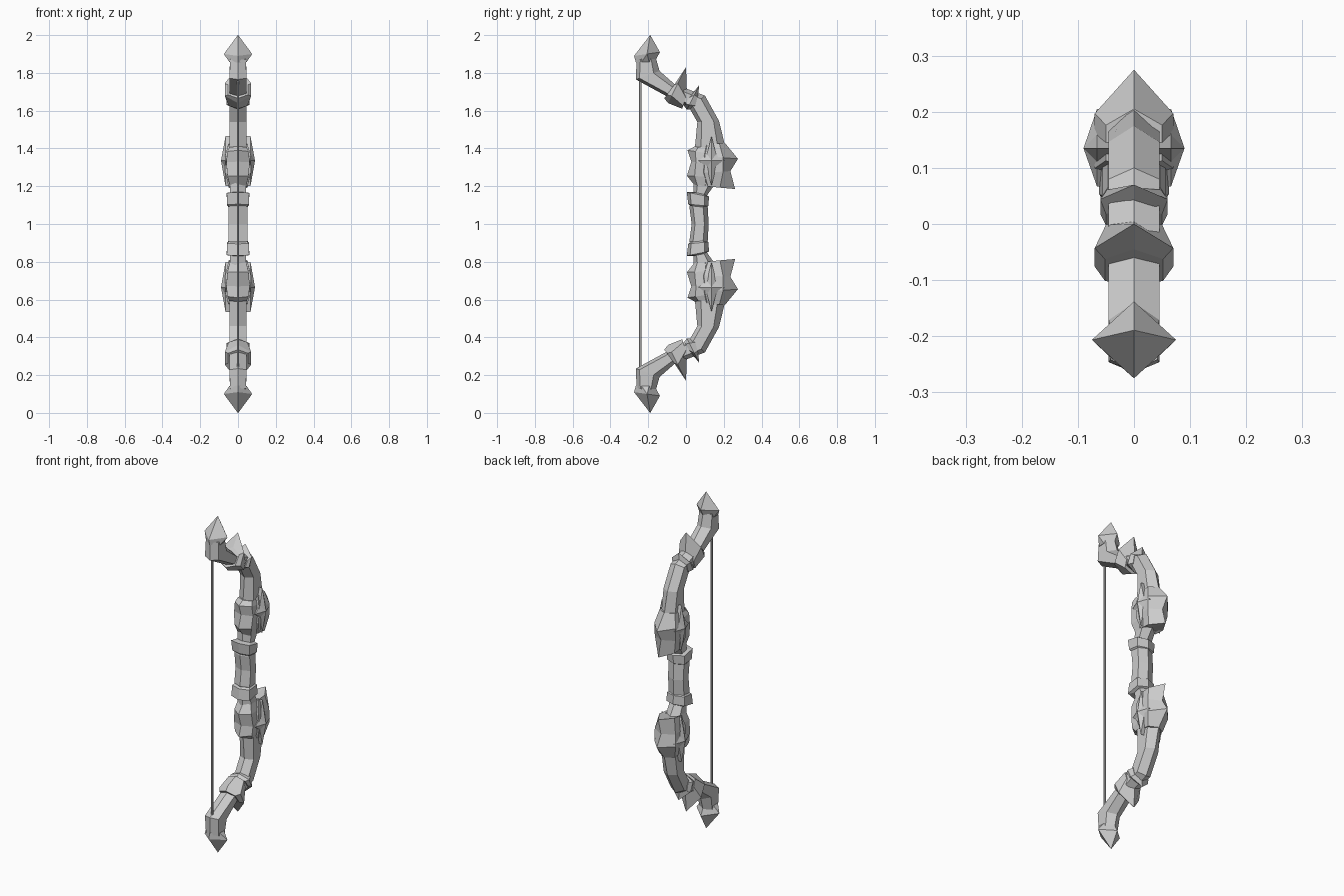
import bpy, bmesh

def finish(name, bm):
    # parts are modelled for the upper half, then mirrored about z = 1
    bmesh.ops.remove_doubles(bm, verts=bm.verts, dist=0.0005)
    bmesh.ops.recalc_face_normals(bm, faces=bm.faces)
    me = bpy.data.meshes.new(name)
    bm.to_mesh(me)
    bm.free()
    ob = bpy.data.objects.new(name, me)
    ob.location.z = 1
    bpy.context.collection.objects.link(ob)
    m = ob.modifiers.new("mirror", 'MIRROR')
    m.use_axis = (False, False, True)
    return ob

def loft(name, stations, start_cap=True):
    """Six-sided sections: inner y,z, outer y,z, half width, side fractions a,b."""
    bm = bmesh.new()
    rings = []
    for iy, iz, oy, oz, w, a, b in stations:
        pt = lambda x, t: bm.verts.new((x, iy + (oy - iy) * t, iz + (oz - iz) * t - 1))
        rings.append([pt(0, 0), pt(w, a), pt(w, b), pt(0, 1), pt(-w, b), pt(-w, a)])
    for r, s in zip(rings, rings[1:]):
        for i in range(6):
            j = (i + 1) % 6
            bm.faces.new((r[i], r[j], s[j], s[i]))
    if start_cap:
        bm.faces.new(rings[0])
    bm.faces.new(rings[-1])
    return finish(name, bm)

# Curved limb with the grip in the middle
loft("limb", [
    (.03, 1.0, .12, 1.0, .05, .2, .75),
    (.018, 1.09, .115, 1.09, .05, .2, .75),
    (.04, 1.15, .11, 1.15, .042, .2, .75),
    (.04, 1.25, .16, 1.22, .045, .2, .75),
    (.045, 1.38, .215, 1.38, .045, .2, .75),
    (.06, 1.54, .175, 1.545, .045, .2, .75),
    (.02, 1.61, .10, 1.68, .045, .2, .75),
    (-.10, 1.675, -.06, 1.74, .045, .2, .75),
    (-.265, 1.765, -.14, 1.81, .045, .15, .75),
    (-.262, 1.87, -.16, 1.88, .042, .2, .75)], start_cap=False)

# Pointed end cap
loft("tip", [
    (-.265, 1.855, -.165, 1.86, .045, .3, .7),
    (-.275, 1.89, -.138, 1.91, .075, .5, .5),
    (-.19, 2.0, -.189, 2.0, .001, .5, .5)])

# Large and small spiked collars
loft("spiked_collar", [
    (-.115, 1.665, -.045, 1.76, .052, .2, .75),
    (-.095, 1.64, 0, 1.83, .07, .2, .55),
    (-.02, 1.61, .005, 1.69, .05, .2, .75)])
loft("small_collar", [
    (-.01, 1.625, .025, 1.68, .05, .2, .8),
    (.005, 1.605, .07, 1.735, .06, .2, .6),
    (.045, 1.61, .065, 1.69, .048, .2, .8)])

# Shoulder guard with two outward spikes
loft("shoulder_guard", [
    (.09, 1.42, .205, 1.43, .05, .2, .75),
    (.08, 1.36, .275, 1.345, .07, .1, .6),
    (.08, 1.27, .235, 1.28, .068, .1, .75),
    (.10, 1.20, .26, 1.185, .05, .1, .5),
    (.09, 1.21, .13, 1.21, .03, .2, .75)])

# Inner knuckle facing the string
loft("inner_knuckle", [
    (.045, 1.41, .15, 1.40, .046, .2, .75),
    (.008, 1.39, .15, 1.37, .056, .3, .75),
    (.028, 1.33, .15, 1.32, .062, .2, .75),
    (.005, 1.255, .14, 1.25, .056, .3, .75),
    (.045, 1.205, .12, 1.2, .044, .2, .75)])

# Band at the end of the grip
loft("grip_band", [
    (.022, 1.095, .105, 1.085, .048, .2, .75),
    (.012, 1.105, .118, 1.095, .057, .15, .8),
    (.004, 1.168, .122, 1.145, .06, .15, .8),
    (.035, 1.17, .105, 1.155, .045, .2, .8)])

# Four-pointed stars on both sides of the shoulder
bm = bmesh.new()
cy, cz = .135, .335
star = [(0, .13), (.024, .035), (.07, 0), (.024, -.035),
        (0, -.135), (-.024, -.035), (-.068, 0), (-.024, .035)]
for s in (1, -1):
    peak = bm.verts.new((s * .09, cy, cz))
    rim = [bm.verts.new((s * .066, cy + y, cz + z)) for y, z in star]
    base = [bm.verts.new((s * .035, cy + y, cz + z)) for y, z in star]
    for i in range(8):
        j = (i + 1) % 8
        bm.faces.new((peak, rim[i], rim[j]))
        bm.faces.new((rim[i], base[i], base[j], rim[j]))
    bm.faces.new(base)
finish("shoulder_star", bm)

# Bowstring
bpy.ops.mesh.primitive_cylinder_add(vertices=6, radius=.006, depth=1.54, location=(0, -.242, 1))
bpy.context.object.name = "bowstring"
